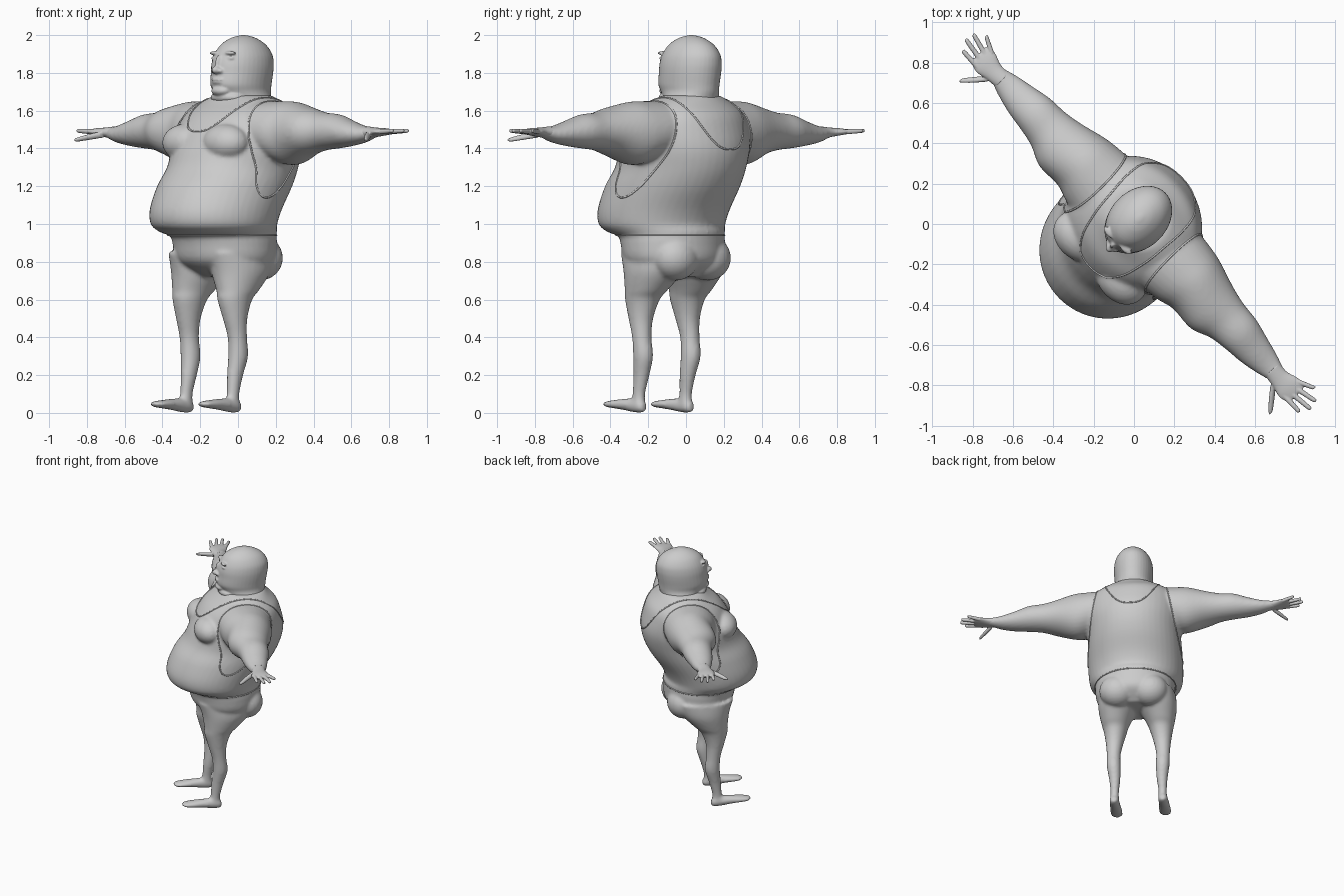
import bpy, bmesh, math
from mathutils import Vector, Matrix
from mathutils.bvhtree import BVHTree

cube = bpy.data.objects.get("Cube")
if cube:
    bpy.data.objects.remove(cube, do_unlink=True)

TURN = -math.pi / 4      # the figure stands turned between two axes
grey = bpy.data.materials.new("plain grey")
grey.use_nodes = True
grey.diffuse_color = (0.6, 0.6, 0.6, 1)
grey.node_tree.nodes["Principled BSDF"].inputs["Base Color"].default_value = (0.6, 0.6, 0.6, 1)


def smooth_rows(rows, steps=4):
    """Catmull-Rom interpolation between cross-sections."""
    out = []
    for i in range(len(rows) - 1):
        a, b, c, d = (rows[max(0, min(len(rows) - 1, i + k))] for k in (-1, 0, 1, 2))
        for s in range(steps):
            t = s / steps
            out.append([q + 0.5 * t * (r - p + t * (2*p - 5*q + 4*r - w + t * (3*(q - r) + w - p)))
                        for p, q, r, w in zip(a, b, c, d)])
    return out + [list(rows[-1])]


def loft(bm, rows, axis, place=lambda v: v, sides=32):
    """Skin of elliptical sections (x, y, z, r1, r2) stacked along an axis."""
    u, v = [k for k in range(3) if k != axis]
    rings = []
    for row in smooth_rows(rows):
        ring = []
        for k in range(sides):
            t = math.tau * k / sides
            p = Vector(row[:3])
            p[u] += row[3] * math.cos(t)
            p[v] += row[4] * math.sin(t)
            ring.append(bm.verts.new(place(p)))
        rings.append(ring)
    for a, b in zip(rings, rings[1:]):
        for k in range(sides):
            n = (k + 1) % sides
            bm.faces.new((a[k], a[n], b[n], b[k]))
    bm.faces.new(rings[0])
    bm.faces.new(rings[-1])


def blob(bm, centre, size):
    m = Matrix.Translation(centre) @ Matrix.Diagonal((*size, 1))
    bmesh.ops.create_uvsphere(bm, u_segments=24, v_segments=14, radius=1, matrix=m)


def fuse(name, bm, voxel, passes):
    """Melt overlapping forms into one smooth skin."""
    bmesh.ops.recalc_face_normals(bm, faces=bm.faces)
    me = bpy.data.meshes.new(name)
    bm.to_mesh(me)
    bm.free()
    ob = bpy.data.objects.new(name, me)
    bpy.context.collection.objects.link(ob)
    rm = ob.modifiers.new("skin", 'REMESH')
    rm.mode, rm.voxel_size, rm.use_smooth_shade = 'VOXEL', voxel, True
    sm = ob.modifiers.new("soften", 'SMOOTH')
    sm.iterations, sm.factor = passes, 0.5
    dg = bpy.context.evaluated_depsgraph_get()
    done = bpy.data.meshes.new_from_object(ob.evaluated_get(dg))
    ob.modifiers.clear()
    ob.data = done
    done.materials.clear()
    done.materials.append(grey)
    done.polygons.foreach_set("use_smooth", [True] * len(done.polygons))
    ob.rotation_euler.z = TURN
    return ob


def leg_place(s):
    return lambda p: Vector((s * p.x - 0.017, p.y, p.z))


def arm_place(s):
    def f(p):
        x = s * p.x + 0.015
        return Vector((x, p.y - 0.035 * x, p.z))
    return f


# Body: torso, legs, feet and arms fused
bm = bmesh.new()
torso = [(.72, -.08, .16, .13), (.80, -.09, .27, .24), (.90, -.10, .29, .262),
         (.935, -.11, .29, .272), (.96, -.15, .31, .315), (1.0, -.18, .335, .335),
         (1.08, -.165, .345, .355), (1.2, -.10, .345, .37), (1.3, -.04, .34, .355),
         (1.4, -.01, .35, .34), (1.5, .005, .35, .305), (1.58, .02, .32, .26),
         (1.64, .03, .25, .19), (1.68, .035, .16, .15)]
loft(bm, [(0, y, z, a, b) for z, y, a, b in torso], 2, sides=48)
leg = [(.15, -.1, .85, .13, .22), (.15, -.11, .75, .135, .18), (.165, -.15, .65, .1, .125),
       (.168, -.175, .6, .083, .1), (.175, -.18, .5, .062, .068), (.18, -.168, .4, .05, .052),
       (.178, -.16, .3, .05, .055), (.173, -.178, .2, .04, .045), (.175, -.195, .1, .03, .036),
       (.175, -.2, .04, .034, .045)]
foot = [(.178, -.15, .03, .015, .02), (.178, -.17, .035, .032, .034), (.178, -.22, .04, .036, .038),
        (.178, -.3, .045, .04, .03), (.178, -.37, .046, .046, .022), (.178, -.42, .046, .04, .016),
        (.178, -.44, .046, .02, .01)]
arm = [(.2, .01, 1.5, .2, .15), (.33, .015, 1.485, .185, .165), (.42, .02, 1.48, .165, .165),
       (.55, 0, 1.49, .148, .125), (.65, .01, 1.49, .118, .1), (.75, .015, 1.49, .105, .09),
       (.85, .01, 1.48, .088, .068), (.95, .01, 1.475, .065, .045), (1.02, .01, 1.483, .044, .03),
       (1.06, .01, 1.485, .045, .022)]
for s in (1, -1):
    loft(bm, leg, 2, leg_place(s))
    loft(bm, foot, 1, leg_place(s))
    loft(bm, arm, 0, arm_place(s))
    blob(bm, (s * .12, .04, .82), (.13, .12, .12))       # buttock
    blob(bm, (s * .15, -.24, 1.43), (.14, .11, .1))      # breast
body = fuse("body", bm, 0.011, 6)

# Hands: palm, four fanned fingers and a thumb
palm = [(.98, .01, 1.483, .048, .034), (1.04, .005, 1.485, .05, .026), (1.1, .008, 1.488, .066, .02),
        (1.14, .012, 1.488, .06, .014), (1.155, .012, 1.488, .05, .008)]
thumb = [(1.03, -.03, 1.475, .022, .018), (1.08, -.09, 1.46, .022, .015),
         (1.12, -.135, 1.447, .016, .011), (1.13, -.145, 1.445, .008, .006)]
tips = [(1.225, -.035), (1.255, .015), (1.245, .06), (1.195, .1)]
for s, side in ((1, "left"), (-1, "right")):
    bm = bmesh.new()
    loft(bm, palm, 0, arm_place(s))
    loft(bm, thumb, 0, arm_place(s), 16)
    for k, (tx, ty) in enumerate(tips):
        base = Vector((1.11, -.036 + .032 * k, 1.488))
        tip = Vector((tx, ty, 1.494))
        loft(bm, [(*base.lerp(tip, t), r, r) for t, r in ((0, .014), (.5, .013), (.93, .011), (1, .006))],
             0, arm_place(s), 12)
    fuse(side + "_hand", bm, 0.004, 3)

# Head and neck with heavy brow, nose, lips and chin
bm = bmesh.new()
skull = [(1.6, .03, .19, .15), (1.66, .04, .15, .15), (1.7, .03, .135, .17), (1.74, .022, .138, .183),
         (1.8, .03, .142, .185), (1.85, .035, .141, .185), (1.9, .04, .13, .172), (1.95, .04, .1, .135),
         (1.985, .04, .055, .075), (2.0, .04, .01, .014)]
loft(bm, [(0, y, z, a, b) for z, y, a, b in skull], 2, sides=40)
blob(bm, (0, -.155, 1.815), (.024, .036, .022))          # nose
blob(bm, (0, -.14, 1.85), (.015, .026, .045))            # nose bridge
blob(bm, (0, -.155, 1.765), (.042, .016, .008))          # upper lip
blob(bm, (0, -.153, 1.75), (.038, .016, .008))           # lower lip
blob(bm, (0, -.125, 1.705), (.06, .045, .03))            # chin
blob(bm, (0, -.07, 1.67), (.11, .08, .04))               # double chin
for s in (1, -1):
    blob(bm, (s * .055, -.115, 1.905), (.04, .02, .01))  # brow
    blob(bm, (s * .055, -.113, 1.878), (.028, .018, .01))  # eye
    blob(bm, (s * .025, -.148, 1.81), (.015, .022, .014))  # nostril
head = fuse("head", bm, 0.006, 4)

# Raised garment edges laid on the body
tree = BVHTree.FromPolygons([v.co for v in body.data.vertices],
                            [p.vertices[:] for p in body.data.polygons])


def seam(name, centre, target, count=96):
    hits = []
    for k in range(count):
        t = math.tau * k / count
        hit = tree.ray_cast(centre, (target(math.cos(t), math.sin(t)) - centre).normalized())[0]
        if hit:
            hits.append(hit)
    cu = bpy.data.curves.new(name, 'CURVE')
    cu.dimensions, cu.bevel_depth, cu.bevel_resolution = '3D', 0.005, 1
    sp = cu.splines.new('POLY')
    sp.points.add(len(hits) - 1)
    for pt, h in zip(sp.points, hits):
        pt.co = (*h, 1)
    sp.use_cyclic_u = True
    cu.materials.append(grey)
    ob = bpy.data.objects.new(name, cu)
    bpy.context.collection.objects.link(ob)
    ob.rotation_euler.z = TURN


def neck_edge(c, s):
    drop = .26 if s > 0 else .17
    return Vector((math.copysign(.18 * abs(c) ** .7, c), .3 * s, 1.66 - drop * s * s))


seam("neckline", Vector((0, 0, 1.45)), neck_edge)
for s, side in ((1, "left"), (-1, "right")):
    mid = Vector((s * .285, .01, 1.44))
    seam(side + "_armhole", mid, lambda c, d, s=s, m=mid: m + Vector((-s * .2 * d, c, d)))
seam("waistband", Vector((0, -.1, .94)), lambda c, s: Vector((c, s - .1, .94)))
